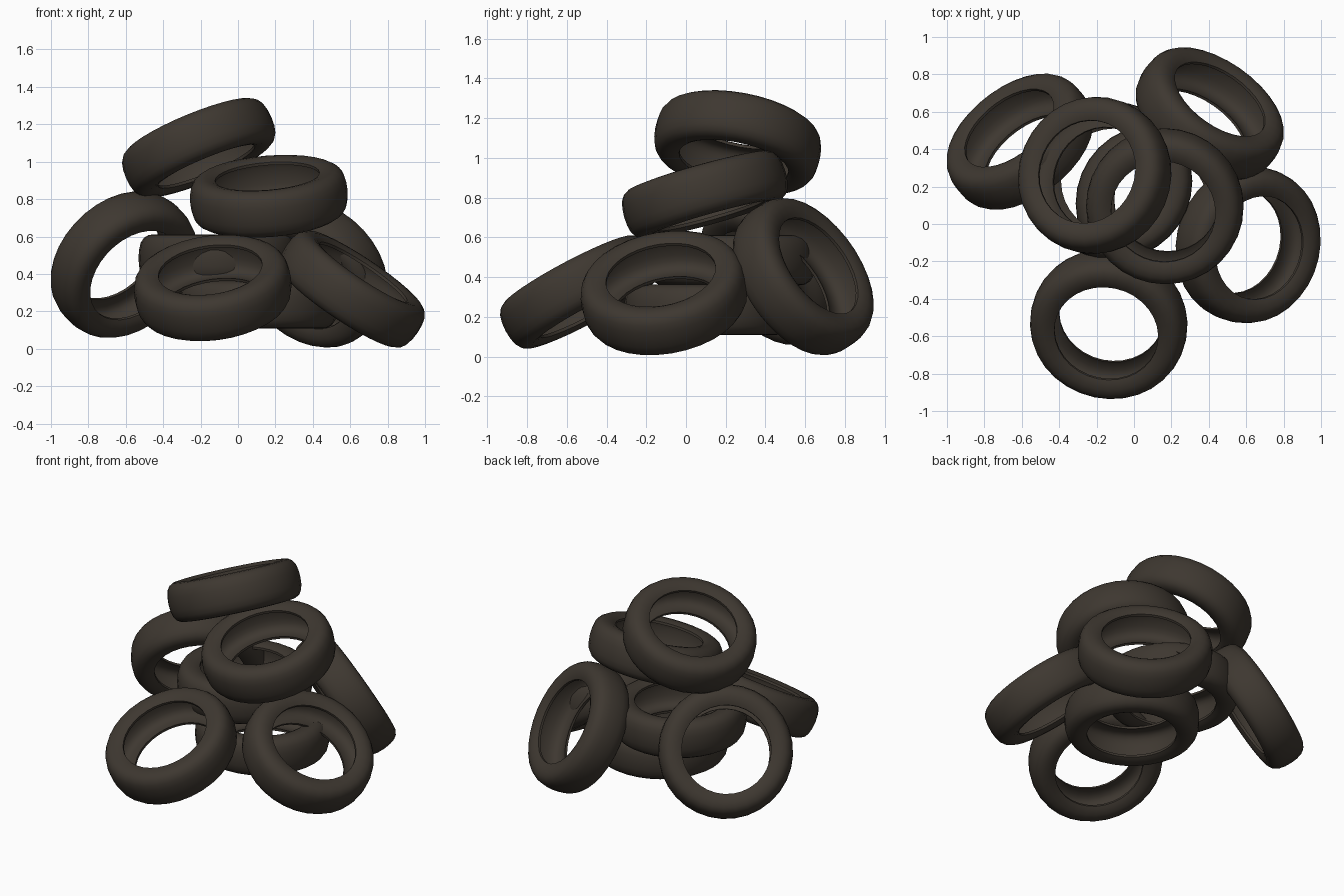
import bpy, bmesh, math
from mathutils import Vector

if "Cube" in bpy.data.objects:
    bpy.data.objects.remove(bpy.data.objects["Cube"])

rubber = bpy.data.materials.new("dark_rubber")
rubber.diffuse_color = (0.048, 0.039, 0.030, 1)
rubber.use_nodes = True
rubber.node_tree.nodes["Principled BSDF"].inputs["Base Color"].default_value = rubber.diffuse_color

SEGMENTS = 32
# upper half of the hollow tyre's cross-section (radius, height):
# outside from rim to tread, then inside from tread back to rim
OUTER = [(0.28, 0.110), (0.30, 0.120), (0.335, 0.127), (0.368, 0.123),
         (0.393, 0.108), (0.410, 0.082), (0.419, 0.045)]
INNER = [(0.402, 0.045), (0.393, 0.075), (0.380, 0.094), (0.362, 0.105),
         (0.335, 0.109), (0.30, 0.103), (0.28, 0.094)]


def flip(points):
    return [(r, -z) for r, z in reversed(points)]


PROFILE = OUTER + [(0.422, 0.0)] + flip(OUTER) + flip(INNER) + [(0.405, 0.0)] + INNER


def tyre(name, centre, axis):
    """Revolve the closed cross-section and lean it along the axis."""
    bm = bmesh.new()
    rings = []
    for i in range(SEGMENTS):
        a = 2 * math.pi * i / SEGMENTS
        rings.append([bm.verts.new((r * math.cos(a), r * math.sin(a), z))
                      for r, z in PROFILE])
    n = len(PROFILE)
    for i in range(SEGMENTS):
        p, q = rings[i], rings[(i + 1) % SEGMENTS]
        for j in range(n):
            k = (j + 1) % n
            bm.faces.new((p[j], p[k], q[k], q[j]))
    bmesh.ops.recalc_face_normals(bm, faces=bm.faces)
    mesh = bpy.data.meshes.new(name)
    bm.to_mesh(mesh)
    bm.free()
    mesh.materials.append(rubber)
    ob = bpy.data.objects.new(name, mesh)
    bpy.context.collection.objects.link(ob)
    ob.location = centre
    ob.rotation_euler = Vector((0, 0, 1)).rotation_difference(
        Vector(axis).normalized()).to_euler()
    bpy.ops.object.select_all(action='DESELECT')
    ob.select_set(True)
    bpy.context.view_layer.objects.active = ob
    bpy.ops.object.shade_smooth_by_angle(angle=math.radians(40))


# two flat tyres in the middle of the heap
tyre("bottom_tyre", (0.11, 0.11, 0.235), (0, 0, 1))
tyre("middle_tyre", (-0.11, 0.23, 0.485), (0, 0, 1))
# tyres leaning around them
tyre("front_tyre", (-0.135, -0.535, 0.325), (-0.123, -0.465, 0.877))
tyre("right_tyre", (0.61, -0.11, 0.32), (0.55, -0.16, 0.82))
tyre("back_right_tyre", (0.405, 0.59, 0.402), (0.50, 0.70, 0.50))
tyre("back_left_tyre", (-0.61, 0.44, 0.45), (-0.52, 0.66, 0.52))
# tyres thrown on top
tyre("upper_tyre", (0.165, 0.095, 0.815), (-0.08, -0.27, 0.96))
tyre("top_tyre", (-0.21, 0.26, 1.075), (-0.38, 0.18, 0.91))
